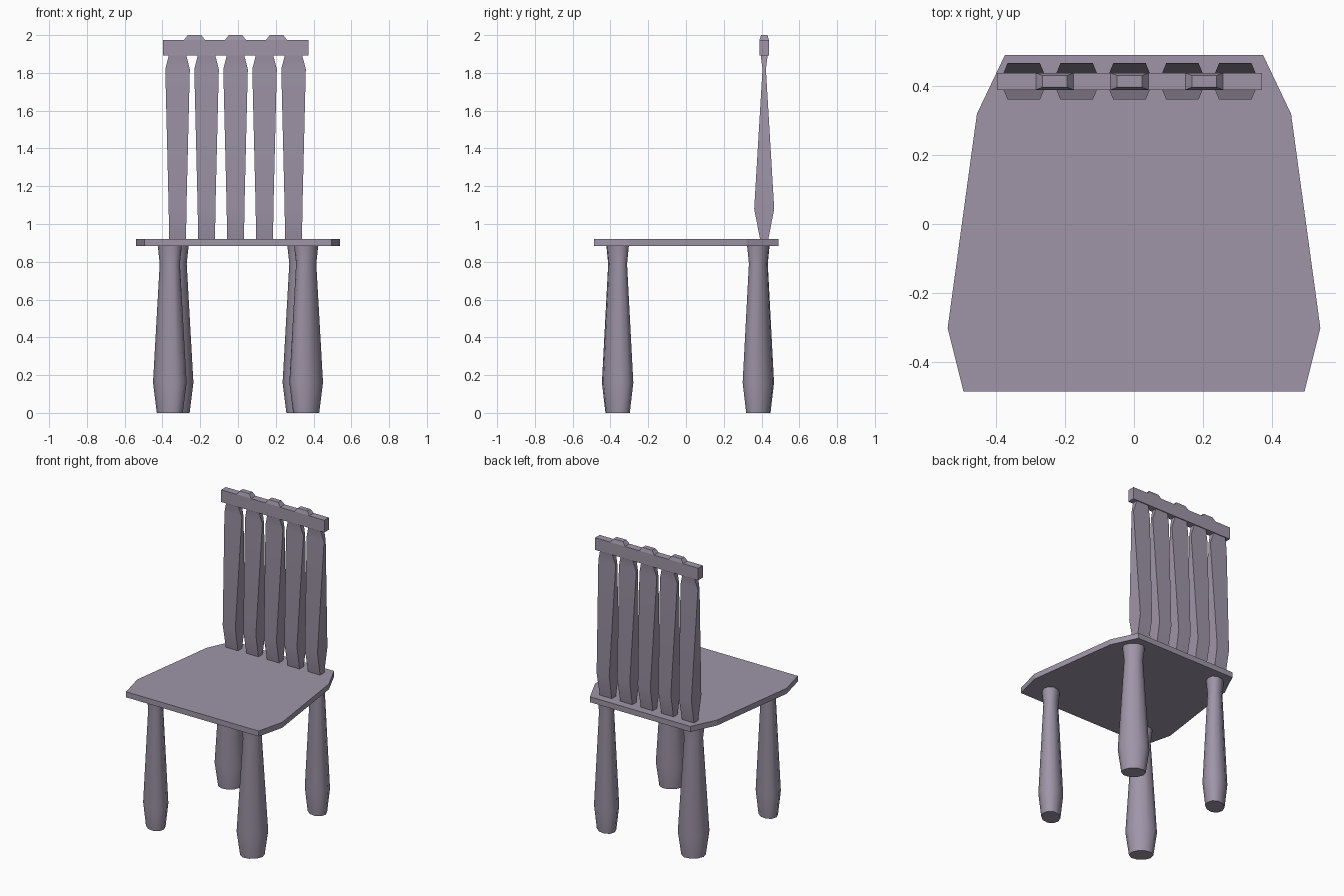
import bpy, bmesh, math

if "Cube" in bpy.data.objects:
    bpy.data.objects.remove(bpy.data.objects["Cube"])

wood = bpy.data.materials.new("muted_purple_wood")
wood.diffuse_color = (0.345, 0.30, 0.39, 1)
wood.use_nodes = True
wood.node_tree.nodes["Principled BSDF"].inputs["Base Color"].default_value = wood.diffuse_color


def loft(name, rings, location=(0, 0, 0), smooth=None):
    """Skin a stack of equal-sized point rings and cap both ends."""
    bm = bmesh.new()
    loops = [[bm.verts.new(p) for p in ring] for ring in rings]
    n = len(loops[0])
    for a, b in zip(loops, loops[1:]):
        for i in range(n):
            j = (i + 1) % n
            bm.faces.new((a[i], a[j], b[j], b[i]))
    bm.faces.new(loops[0][::-1])
    bm.faces.new(loops[-1])
    bmesh.ops.recalc_face_normals(bm, faces=bm.faces)
    mesh = bpy.data.meshes.new(name)
    bm.to_mesh(mesh)
    bm.free()
    mesh.materials.append(wood)
    ob = bpy.data.objects.new(name, mesh)
    ob.location = location
    bpy.context.collection.objects.link(ob)
    if smooth:
        bpy.ops.object.select_all(action='DESELECT')
        ob.select_set(True)
        bpy.context.view_layer.objects.active = ob
        bpy.ops.object.shade_smooth_by_angle(angle=math.radians(smooth))
    return ob


def rect(hx, hy, z):
    return [(-hx, -hy, z), (hx, -hy, z), (hx, hy, z), (-hx, hy, z)]


def oval(r, z, turn, n=10):
    """Slightly flattened ring with its long axis turned by an angle."""
    c, s = math.cos(turn), math.sin(turn)
    pts = []
    for i in range(n):
        a = math.tau * i / n
        u, v = 1.12 * r * math.cos(a), 0.87 * r * math.sin(a)
        pts.append((u * c - v * s, u * s + v * c, z))
    return pts


# Seat: mirrored half outline, wider at the front
half = [(0.495, -0.487), (0.541, -0.302), (0.456, 0.32), (0.375, 0.49)]
outline = half + [(-x, y) for x, y in reversed(half)]
loft("seat", [[(x, y, z) for x, y in outline] for z in (0.883, 0.92)])

# Turned oval legs, long axis across the seat diagonal
leg_profile = [(0.067, 0), (0.0865, 0.16), (0.052, 0.79), (0.062, 0.885)]
for row, x, y, f in (("front", 0.361, -0.362, 1), ("back", 0.325, 0.383, -1)):
    for side, s in (("left", -1), ("right", 1)):
        turn = math.radians(38) * f * s
        loft(f"{row}_leg_{side}", [oval(r, z, turn) for r, z in leg_profile],
             (s * x, y, 0), smooth=50)

# Back slats: thin near the top, thick near the bottom
BACK_X, BACK_Y = -0.013, 0.414
slat = [(0.045, 0.022, 0.92), (0.047, 0.053, 1.08),
        (0.065, 0.009, 1.82), (0.045, 0.019, 1.897)]
for i in range(-2, 3):
    loft(f"back_slat_{i + 3}", [rect(*s) for s in slat],
         (BACK_X + i * 0.1535, BACK_Y, 0), smooth=30)

# Top rail with three tapered caps
loft("top_rail", [rect(0.385, 0.0245, z) for z in (1.893, 1.975)],
     (BACK_X, BACK_Y, 0))
for i in range(-1, 2):
    loft(f"rail_cap_{i + 2}", [rect(0.055, 0.0245, 1.975), rect(0.036, 0.017, 2.0)],
         (BACK_X + i * 0.217, BACK_Y, 0))
